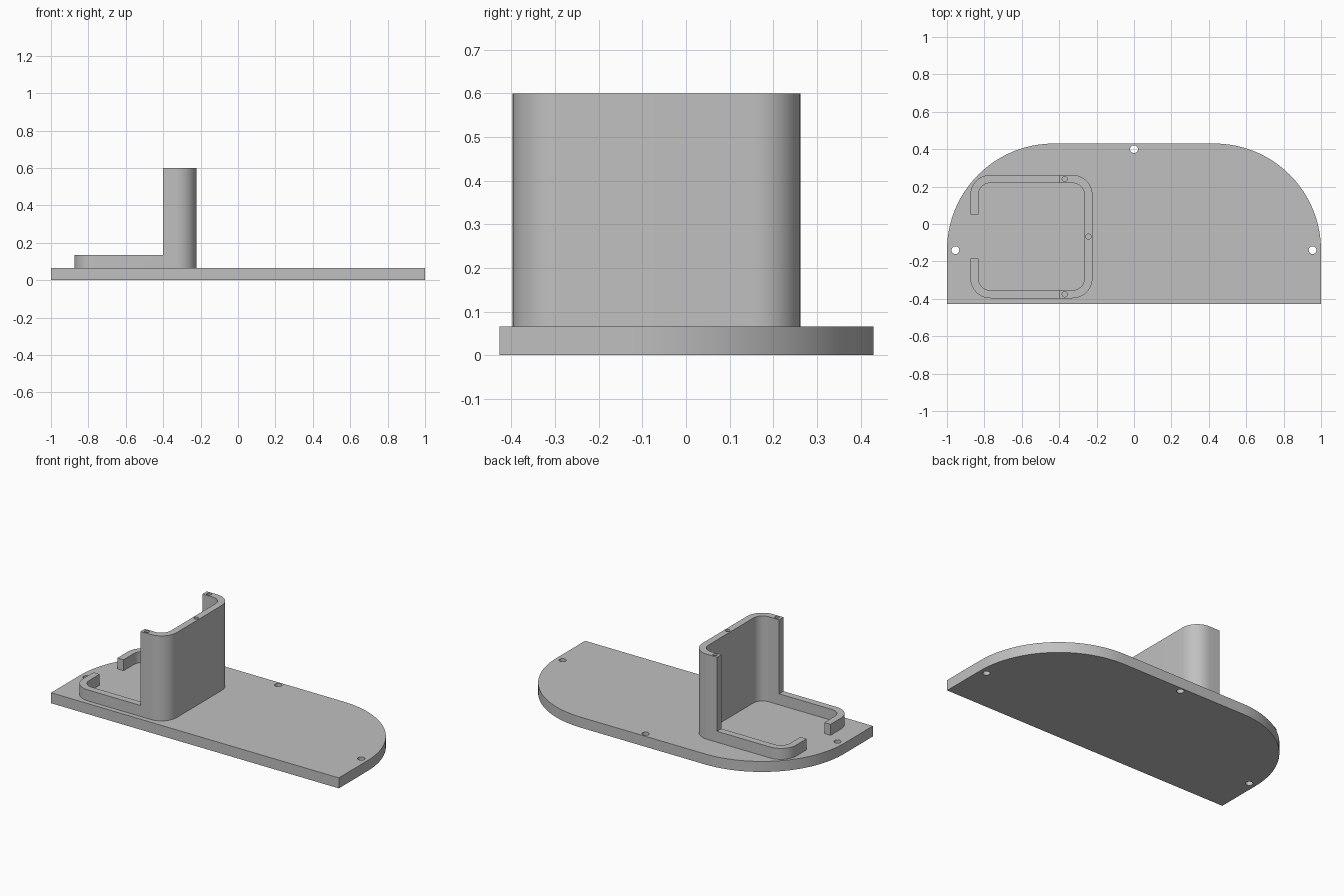
import bpy
import bmesh
from math import cos, sin, radians

if "Cube" in bpy.data.objects:
    bpy.data.objects.remove(bpy.data.objects["Cube"], do_unlink=True)

grey = bpy.data.materials.new("plain grey")
GREY = (0.53, 0.53, 0.53, 1)
grey.diffuse_color = GREY
grey.use_nodes = True
grey.node_tree.nodes["Principled BSDF"].inputs["Base Color"].default_value = GREY

PLATE_TOP, LOW_TOP, WALL_TOP = 0.066, 0.135, 0.6


def arc(cx, cy, r, start, end, steps):
    angles = [radians(start + (end - start) * i / steps) for i in range(steps + 1)]
    return [(cx + r * cos(a), cy + r * sin(a)) for a in angles]


def extrude(name, outline, z0, z1):
    """Solid made by raising a flat outline from z0 to z1."""
    bm = bmesh.new()
    face = bm.faces.new([bm.verts.new((x, y, z0)) for x, y in outline])
    raised = bmesh.ops.extrude_face_region(bm, geom=[face], use_keep_orig=True)
    top = [v for v in raised["geom"] if isinstance(v, bmesh.types.BMVert)]
    bmesh.ops.translate(bm, verts=top, vec=(0, 0, z1 - z0))
    bmesh.ops.recalc_face_normals(bm, faces=bm.faces)
    mesh = bpy.data.meshes.new(name)
    bm.to_mesh(mesh)
    bm.free()
    mesh.materials.append(grey)
    obj = bpy.data.objects.new(name, mesh)
    bpy.context.collection.objects.link(obj)
    return obj


def select(obj):
    bpy.ops.object.select_all(action="DESELECT")
    obj.select_set(True)
    bpy.context.view_layer.objects.active = obj


def cut(obj, outline, z0, z1):
    cutter = extrude("cutter", outline, z0, z1)
    cutter.hide_render = True
    mod = obj.modifiers.new("cut", "BOOLEAN")
    mod.operation, mod.solver, mod.object = "DIFFERENCE", "EXACT", cutter
    select(obj)
    bpy.ops.object.modifier_apply(modifier=mod.name)
    bpy.data.objects.remove(cutter, do_unlink=True)


def circle(x, y, r):
    return arc(x, y, r, 0, 360, 24)[:-1]


def smooth(obj):
    select(obj)
    bpy.ops.object.shade_smooth_by_angle(angle=radians(30))


# Base plate: straight front, two large rounded back corners, through holes
R, CY = 0.57, -0.14
front, cx = -0.427, 1 - R
plate = extrude("base_plate",
                [(-1, front), (1, front)] + arc(cx, CY, R, 0, 90, 32)
                + arc(-cx, CY, R, 90, 180, 32), 0, PLATE_TOP)
for x, y in [(0, 0.4), (-0.955, CY), (0.955, CY)]:
    cut(plate, circle(x, y, 0.021), -0.1, 0.2)
smooth(plate)

# Bracket wall: C-shaped ring, open on the -x side
X0, X1, Y0, Y1 = -0.875, -0.222, -0.397, 0.262
THICK, GAP_LOW, GAP_HIGH = 0.043, -0.185, 0.052


def c_path(inset):
    r = 0.107 - inset
    left, right = X0 + 0.107, X1 - 0.107
    low, high = Y0 + 0.107, Y1 - 0.107
    return ([(X0 + inset, GAP_LOW)]
            + arc(left, low, r, 180, 270, 12) + arc(right, low, r, 270, 360, 12)
            + arc(right, high, r, 0, 90, 12) + arc(left, high, r, 90, 180, 12)
            + [(X0 + inset, GAP_HIGH)])


wall = extrude("bracket_wall", c_path(0) + c_path(THICK)[::-1], PLATE_TOP, WALL_TOP)

# Lower the open half to a short rim
cut(wall, [(-1.2, -0.6), (-0.4, -0.6), (-0.4, 0.6), (-1.2, 0.6)], LOW_TOP, 0.8)

# Blind screw holes in the tall rim
half = THICK / 2
for x, y in [(-0.37, Y0 + half), (-0.37, Y1 - half), (X1 - half, (Y0 + Y1) / 2)]:
    cut(wall, circle(x, y, 0.014), WALL_TOP - 0.15, WALL_TOP + 0.1)
smooth(wall)
